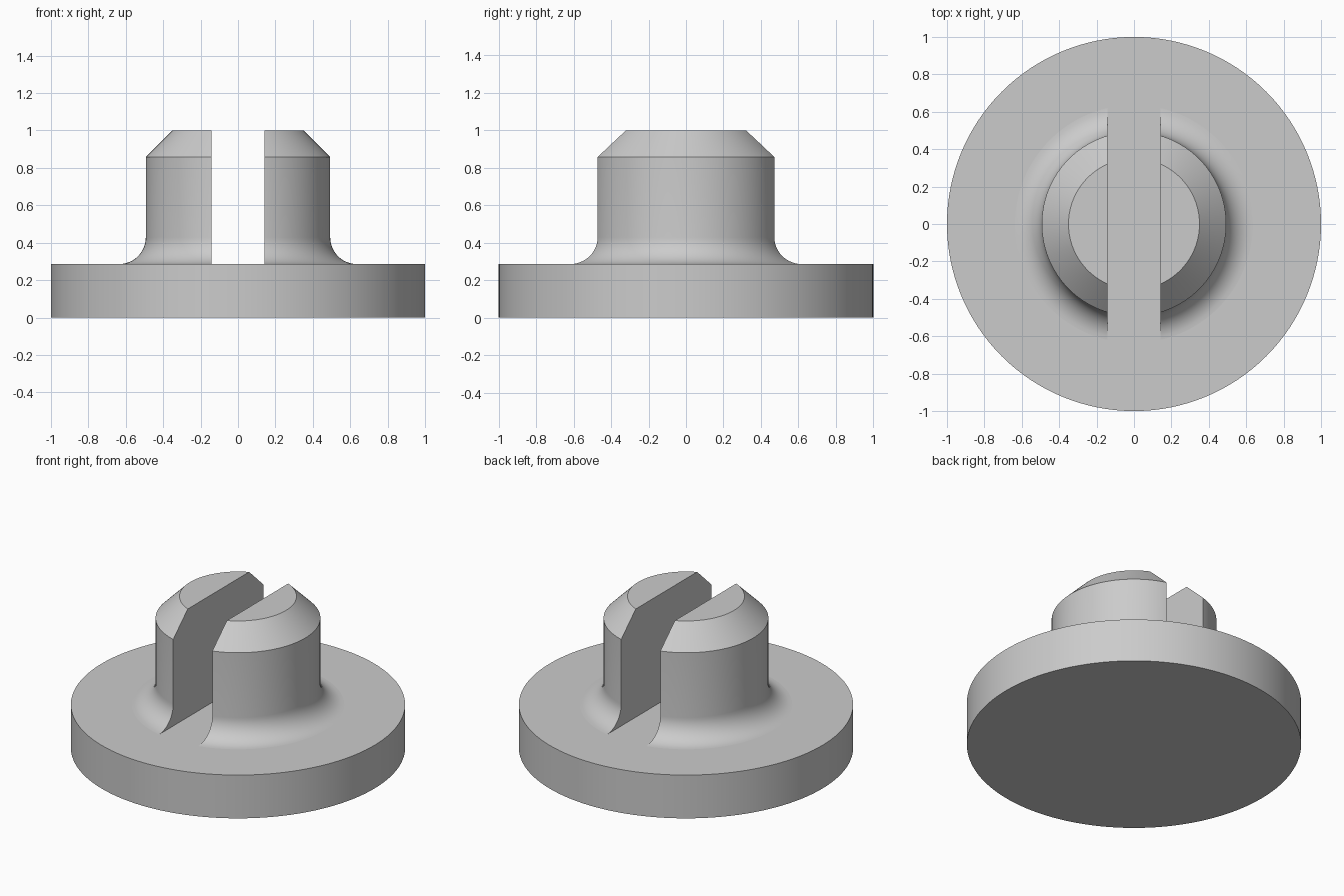
import bpy, bmesh, math

cube = bpy.data.objects.get("Cube")
if cube:
    bpy.data.objects.remove(cube, do_unlink=True)

UNIT = 1 / 7              # fillet, chamfer and half slot width
BASE_TOP = 2 * UNIT
POST_RADIUS = 0.493

grey = bpy.data.materials.new("plain grey")
grey.use_nodes = True
grey.diffuse_color = (0.6, 0.6, 0.6, 1)
grey.node_tree.nodes["Principled BSDF"].inputs["Base Color"].default_value = (0.6, 0.6, 0.6, 1)


def lathe(name, profile, slot_side=0):
    """Revolve a (radius, z) profile; keep only the part beyond the slot wall if a side is given."""
    bm = bmesh.new()
    verts = [bm.verts.new((r, 0, z)) for r, z in profile]
    edges = [bm.edges.new(pair) for pair in zip(verts, verts[1:])]
    bmesh.ops.spin(bm, geom=verts + edges, cent=(0, 0, 0), axis=(0, 0, 1),
                   angle=math.tau, steps=128, use_duplicate=False)
    bmesh.ops.remove_doubles(bm, verts=bm.verts, dist=1e-5)
    if slot_side:
        cut = bmesh.ops.bisect_plane(bm, geom=bm.verts[:] + bm.edges[:] + bm.faces[:],
                                     plane_co=(slot_side * UNIT, 0, 0),
                                     plane_no=(slot_side, 0, 0), clear_inner=True)
        rim = [e for e in cut["geom_cut"] if isinstance(e, bmesh.types.BMEdge)]
        bmesh.ops.contextual_create(bm, geom=rim)
    # Merge flat end fans into single faces
    bmesh.ops.dissolve_limit(bm, angle_limit=0.001, verts=bm.verts, edges=bm.edges)
    bmesh.ops.recalc_face_normals(bm, faces=bm.faces)
    mesh = bpy.data.meshes.new(name)
    bm.to_mesh(mesh)
    bm.free()
    mesh.materials.append(grey)
    obj = bpy.data.objects.new(name, mesh)
    bpy.context.collection.objects.link(obj)
    bpy.ops.object.select_all(action="DESELECT")
    obj.select_set(True)
    bpy.context.view_layer.objects.active = obj
    bpy.ops.object.shade_smooth_by_angle(angle=math.radians(30))
    return obj


# Round base disc
lathe("base_disc", [(0, 0), (1, 0), (1, BASE_TOP), (0, BASE_TOP)])

# Post outline: sunk foot, concave fillet, straight wall, chamfered top
foot = POST_RADIUS + UNIT
outline = [(0, BASE_TOP - 0.02), (foot, BASE_TOP - 0.02)]
for i in range(13):
    a = math.pi / 2 * i / 12
    outline.append((foot - UNIT * math.sin(a), BASE_TOP + UNIT * (1 - math.cos(a))))
outline += [(POST_RADIUS, 1 - UNIT), (POST_RADIUS - UNIT, 1), (0, 1)]

# Two halves of the post on either side of the slot
lathe("left_post_half", outline, 1)
lathe("right_post_half", outline, -1)
